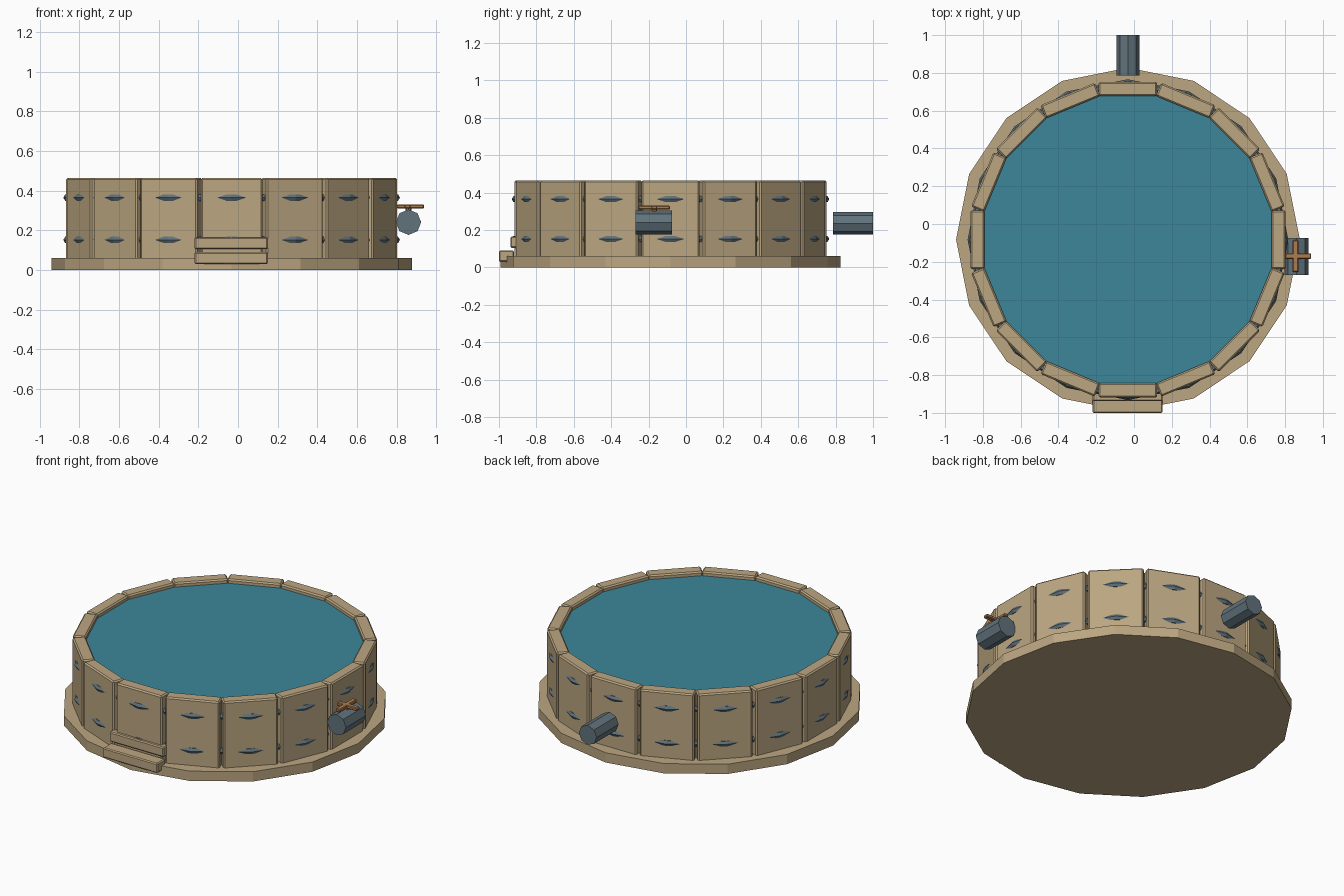
import bpy
from math import pi, cos, sin, radians

if "Cube" in bpy.data.objects:
    bpy.data.objects.remove(bpy.data.objects["Cube"])

CX, CY = -0.032, -0.083   # tank axis
N = 16                    # staves / sides


def mat(name, rgb):
    m = bpy.data.materials.new(name)
    m.diffuse_color = (*rgb, 1)
    m.use_nodes = True
    m.node_tree.nodes["Principled BSDF"].inputs["Base Color"].default_value = m.diffuse_color
    return m


WOOD = mat("wood", (0.50, 0.38, 0.22))
WATER = mat("water", (0.045, 0.24, 0.32))
METAL = mat("metal", (0.12, 0.17, 0.20))
COPPER = mat("copper", (0.42, 0.20, 0.08))


def finish(name, m, bevel=0):
    o = bpy.context.object
    o.name = name
    o.data.materials.append(m)
    if bevel:
        b = o.modifiers.new("bevel", 'BEVEL')
        b.width = bevel
        b.segments = 1
    return o


def box(name, loc, size, m, rot=0, bevel=0.006):
    bpy.ops.mesh.primitive_cube_add(size=1, location=loc, rotation=(0, 0, rot))
    o = bpy.context.object
    o.scale = size
    bpy.ops.object.transform_apply(location=False, rotation=False, scale=True)
    return finish(name, m, bevel)


def cyl(name, loc, r, depth, sides, m, rot=(0, 0, 0)):
    bpy.ops.mesh.primitive_cylinder_add(vertices=sides, radius=r, depth=depth,
                                        location=loc, rotation=rot)
    return finish(name, m)


# Base slab, corners in line with the stave centres
cyl("base", (CX, CY, 0.03), 0.91, 0.06, N, WOOD, (0, 0, pi / 2))

# Water body, sides flush with the staves
cyl("water", (CX, CY, 0.245), 0.778, 0.39, N, WATER, (0, 0, pi / N))

# Ring of wall staves
for i in range(N):
    a = 2 * pi * i / N
    box(f"stave_{i + 1}", (CX + 0.797 * cos(a), CY + 0.797 * sin(a), 0.2575),
        (0.075, 0.31, 0.415), WOOD, a, 0.008)

# Metal hoops that poke out at each stave centre
for name, z in (("lower_hoop", 0.152), ("upper_hoop", 0.365)):
    bpy.ops.mesh.primitive_torus_add(major_segments=N, minor_segments=6,
                                     major_radius=0.83, minor_radius=0.019,
                                     location=(CX, CY, z))
    finish(name, METAL)

# Outlet pipe at the back and valve body on the right
cyl("back_pipe", (CX, 0.893, 0.235), 0.06, 0.214, 8, METAL, (radians(90), 0, 0))
cyl("valve_body", (0.86, -0.173, 0.241), 0.064, 0.196, 8, METAL, (radians(90), 0, 0))

# Cross handle on its stem
cyl("valve_stem", (0.86, -0.17, 0.305), 0.014, 0.03, 8, COPPER)
box("handle_bar_x", (0.87, -0.17, 0.32), (0.136, 0.03, 0.02), COPPER, 0, 0.004)
box("handle_bar_y", (0.855, -0.17, 0.32), (0.03, 0.168, 0.02), COPPER, 0, 0.004)

# Front steps
box("lower_step", (-0.034, -0.96, 0.06), (0.37, 0.08, 0.06), WOOD)
box("upper_step", (-0.034, -0.903, 0.135), (0.37, 0.07, 0.06), WOOD)
